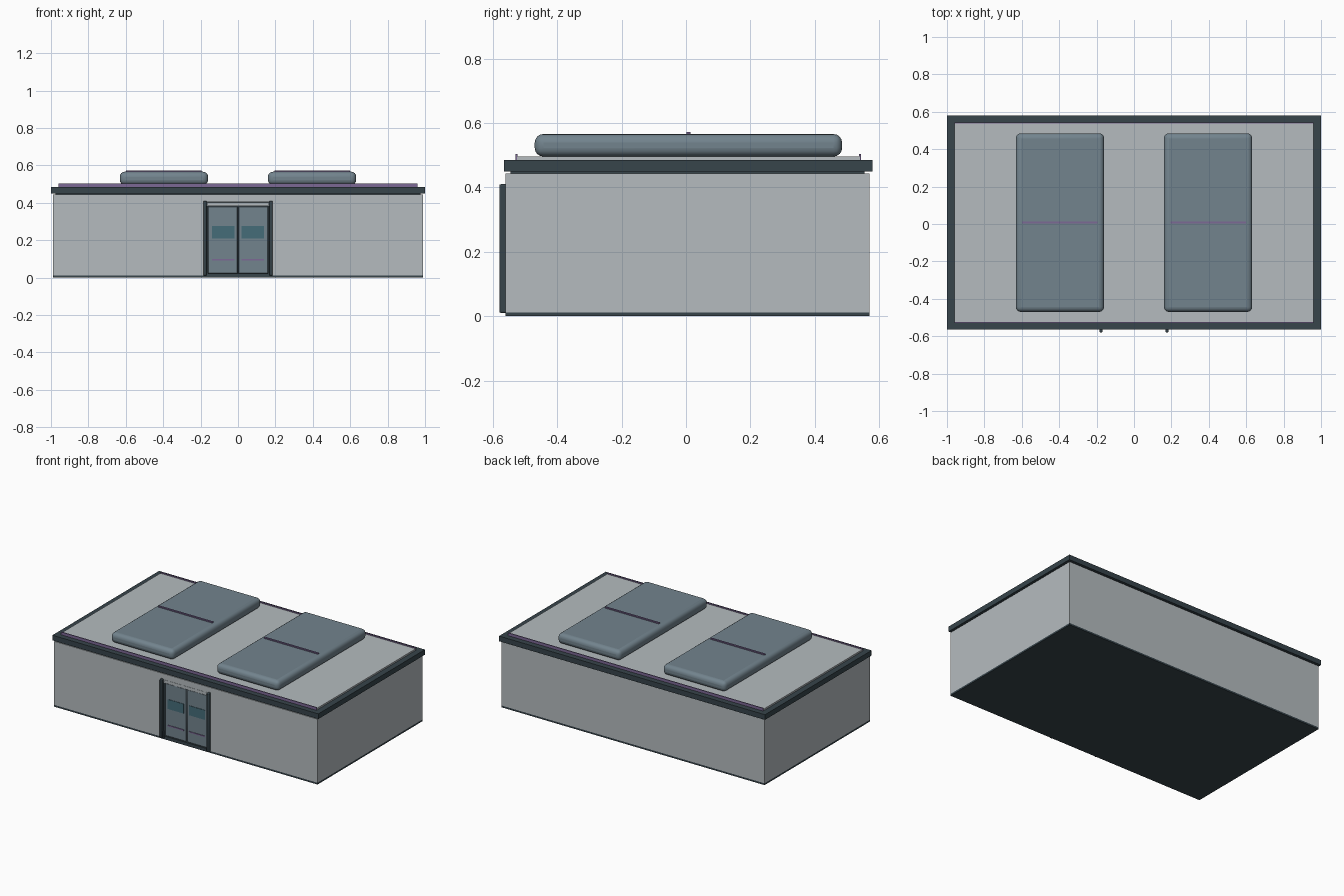
import bpy

if "Cube" in bpy.data.objects:
    bpy.data.objects.remove(bpy.data.objects["Cube"])


def material(name, rgb):
    m = bpy.data.materials.new(name)
    m.diffuse_color = (*rgb, 1)
    m.use_nodes = True
    m.node_tree.nodes["Principled BSDF"].inputs["Base Color"].default_value = m.diffuse_color
    return m


WALL = material("wall_grey", (0.46, 0.50, 0.52))
DARK = material("dark_trim", (0.038, 0.058, 0.07))
BLUE = material("blue_grey", (0.17, 0.23, 0.27))
TEAL = material("teal_glass", (0.06, 0.15, 0.19))
PURPLE = material("purple_strip", (0.20, 0.14, 0.30))


def box(name, x, y, z, mat, bevel=0, segments=3):
    """Box given by its (min, max) range on each axis."""
    bpy.ops.mesh.primitive_cube_add(size=1, location=[sum(r) / 2 for r in (x, y, z)])
    ob = bpy.context.object
    ob.name = name
    ob.scale = [r[1] - r[0] for r in (x, y, z)]
    bpy.ops.object.transform_apply(location=False, rotation=False, scale=True)
    ob.data.materials.append(mat)
    if bevel:
        mod = ob.modifiers.new("bevel", 'BEVEL')
        mod.width = bevel
        mod.segments = segments
        bpy.ops.object.shade_smooth_by_angle()
    return ob


def pair(name, x, y, z, mat, bevel=0, segments=3):
    """The same box on the right and mirrored to the left."""
    box(name + "_right", x, y, z, mat, bevel, segments)
    box(name + "_left", (-x[1], -x[0]), y, z, mat, bevel, segments)


# Floor and wall shell with a doorway in the front
F, B = -0.56, 0.57
box("floor_plate", (-0.99, 0.99), (F, B), (0, 0.012), DARK)
pair("front_wall", (0.168, 0.99), (F, F + 0.04), (0.012, 0.444), WALL)
box("door_header", (-0.168, 0.168), (F, F + 0.04), (0.404, 0.444), WALL)
box("back_wall", (-0.99, 0.99), (B - 0.04, B), (0.012, 0.444), WALL)
pair("side_wall", (0.95, 0.99), (F + 0.04, B - 0.04), (0.012, 0.444), WALL)
box("wall_neck", (-0.975, 0.975), (F + 0.015, B - 0.015), (0.44, 0.455), DARK)

# Roof: dark rim around a slightly raised panel
R0, R1 = -0.565, 0.58
pair("roof_rim_side", (0.96, 1.0), (R0, R1), (0.45, 0.485), DARK)
box("roof_rim_front", (-0.96, 0.96), (R0, R0 + 0.04), (0.45, 0.485), DARK)
box("roof_rim_back", (-0.96, 0.96), (R1 - 0.04, R1), (0.45, 0.485), DARK)
box("roof_panel", (-0.96, 0.96), (R0 + 0.04, R1 - 0.04), (0.45, 0.496), WALL)
for label, y in (("front", -0.526), ("back", 0.54)):
    box("roof_strip_" + label, (-0.96, 0.96), (y - 0.003, y + 0.003), (0.484, 0.504), PURPLE)

# Rounded roof pods with a cross strip
pair("roof_pod", (0.16, 0.632), (-0.47, 0.485), (0.496, 0.566), BLUE, 0.027, 4)
pair("pod_strip", (0.195, 0.6), (0.002, 0.014), (0.56, 0.573), PURPLE)

# Double door set into the doorway
box("door_backing", (-0.168, 0.168), (F + 0.02, F + 0.04), (0.012, 0.404), DARK)
pair("door_leaf", (0.002, 0.16), (F + 0.008, F + 0.025), (0.022, 0.38), BLUE, 0.003, 1)
pair("door_window", (0.02, 0.14), (F + 0.005, F + 0.012), (0.21, 0.275), TEAL)
pair("door_strip", (0.02, 0.14), (F + 0.004, F + 0.012), (0.092, 0.1), PURPLE)
box("door_lintel", (-0.165, 0.165), (F + 0.002, F + 0.03), (0.382, 0.402), WALL)
box("door_sill", (-0.168, 0.168), (F, F + 0.03), (0.01, 0.022), DARK)
pair("door_jamb", (0.16, 0.17), (F + 0.002, F + 0.03), (0.012, 0.382), DARK)
pair("jamb_foot", (0.16, 0.172), (F - 0.004, F + 0.02), (0.01, 0.055), DARK)

# Posts standing proud of the wall beside the door
pair("door_post", (0.168, 0.185), (-0.58, F + 0.01), (0.01, 0.41), DARK, 0.005, 2)
